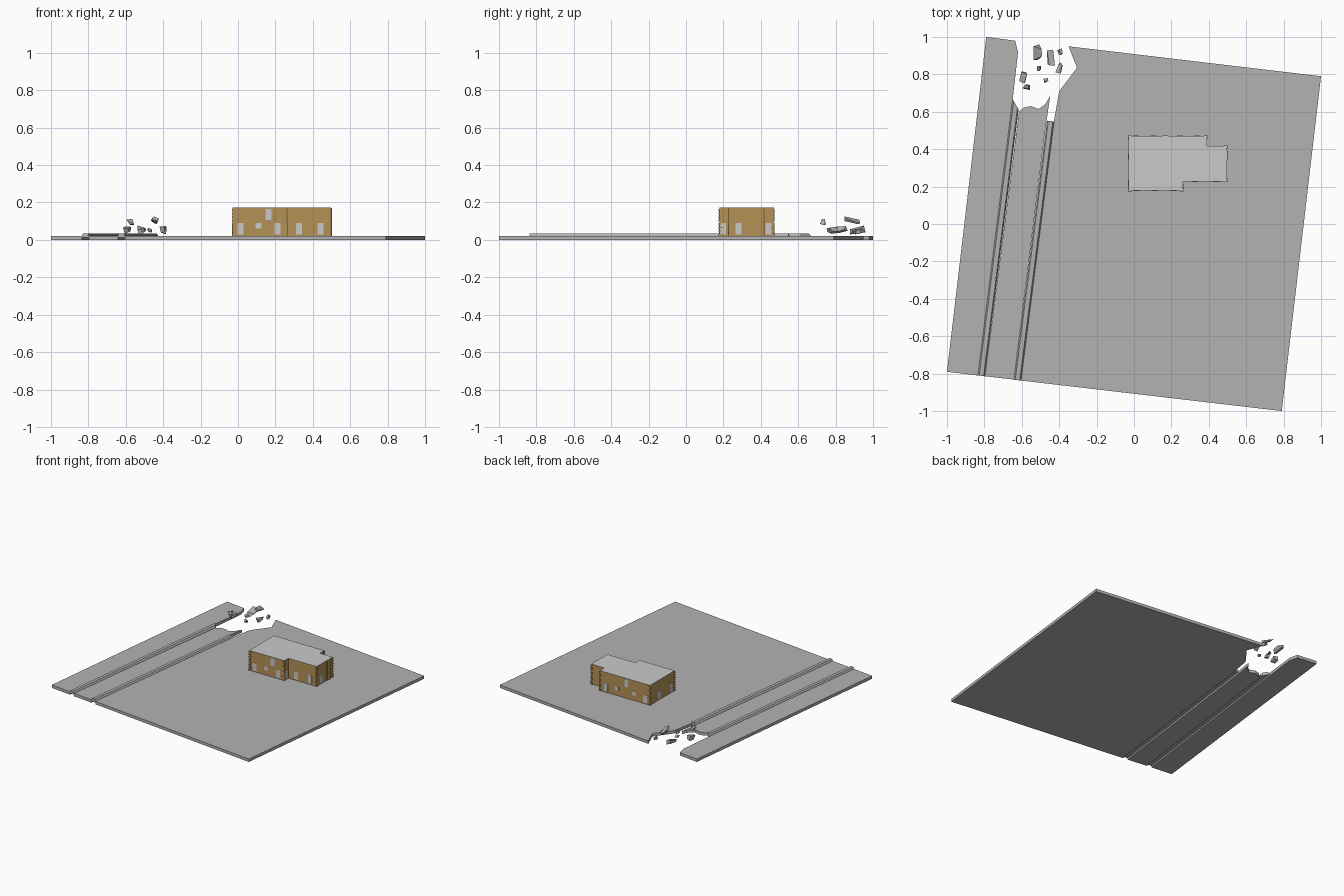
import bpy, bmesh, random
from mathutils import Vector, Matrix, Euler

if "Cube" in bpy.data.objects:
    bpy.data.objects.remove(bpy.data.objects["Cube"])

random.seed(4)


def material(name, rgb):
    m = bpy.data.materials.new(name)
    m.diffuse_color = (*rgb, 1)
    m.use_nodes = True
    m.node_tree.nodes["Principled BSDF"].inputs["Base Color"].default_value = m.diffuse_color
    return m


CONCRETE = material("concrete grey", (0.45, 0.45, 0.45))
WALL = material("sandy brown wall", (0.46, 0.285, 0.092))
PALE = material("pale grey", (0.59, 0.59, 0.59))


def finish(name, bm, mat):
    bmesh.ops.recalc_face_normals(bm, faces=bm.faces)
    me = bpy.data.meshes.new(name)
    bm.to_mesh(me)
    bm.free()
    me.materials.append(mat)
    ob = bpy.data.objects.new(name, me)
    bpy.context.collection.objects.link(ob)
    return ob


def slab(name, outline, z0, z1, mat):
    """Extrude a flat outline from z0 up to z1."""
    bm = bmesh.new()
    face = bm.faces.new([bm.verts.new((x, y, z0)) for x, y in outline])
    ext = bmesh.ops.extrude_face_region(bm, geom=[face])
    top = [v for v in ext["geom"] if isinstance(v, bmesh.types.BMVert)]
    bmesh.ops.translate(bm, verts=top, vec=(0, 0, z1 - z0))
    return finish(name, bm, mat)


def add_box(bm, lo, hi):
    lo, hi = Vector(lo), Vector(hi)
    m = Matrix.Translation((lo + hi) / 2) @ Matrix.Diagonal((*(hi - lo), 1))
    bmesh.ops.create_cube(bm, size=1, matrix=m)


# Ground: three panels split by the curbs, broken away at the back
slab("ground_left", [(-1, -.79), (-.834, -.81), (-.648, .67), (-.62, .92),
                     (-.635, .98), (-.79, 1)], 0, .022, CONCRETE)
slab("ground_road", [(-.797, -.814), (-.642, -.832), (-.468, .55), (-.448, .685),
                     (-.475, .64), (-.51, .615), (-.55, .63), (-.59, .622),
                     (-.615, .6)], 0, .022, CONCRETE)
slab("ground_yard", [(-.604, -.837), (.79, -1), (1, .79), (-.35, .95), (-.305, .835),
                     (-.40, .71), (-.428, .55)], 0, .022, CONCRETE)

# Raised curbs with sloping sides, open underneath
PROFILE = [(-.019, .012), (-.019, .023), (-.012, .035), (.012, .035), (.019, .023), (.019, .012)]


def curb(name, start, end, skew):
    side = Vector((.993, -.1165))
    bm = bmesh.new()
    ends = []
    for centre, k in ((Vector(start), 0), (Vector(end), skew)):
        along = Vector((.1165, .993))
        ends.append([])
        for s, z in PROFILE:
            p = centre + side * s - along * (s / .019 * k)
            ends[-1].append(bm.verts.new((p.x, p.y, z)))
    bm.faces.new(ends[0])
    bm.faces.new(ends[1][::-1])
    n = len(PROFILE)
    for i in range(n):
        j = (i + 1) % n
        bm.faces.new((ends[0][i], ends[0][j], ends[1][j], ends[1][i]))
    finish(name, bm, CONCRETE)


curb("curb_left", (-.816, -.812), (-.633, .64), .025)
curb("curb_right", (-.623, -.835), (-.446, .55), 0)

# Building walls and flat roof
FOOT = [(-.03, .178), (.262, .178), (.262, .227), (.497, .227), (.497, .418),
        (.39, .418), (.39, .471), (-.03, .471)]
slab("walls", FOOT, .01, .170, WALL)
slab("roof", FOOT, .170, .172, PALE)

# Shallow pier on the right wall
bm = bmesh.new()
add_box(bm, (.48, .345, .02), (.503, .39, .171))
finish("wall_pier", bm, WALL)

# Corner blocks of alternating length on the outer corners
bm = bmesh.new()
OUTER = [(0, 1, 1), (1, -1, 1), (3, -1, 1), (4, -1, -1), (6, -1, -1), (7, 1, -1)]
for i, sx, sy in OUTER:
    x, y = FOOT[i]
    for k in range(8):
        z = .022 + k * .019
        lx, ly = (.016, .009) if k % 2 else (.009, .016)
        xs = sorted((x - sx * .003, x + sx * lx))
        ys = sorted((y - sy * .003, y + sy * ly))
        add_box(bm, (xs[0], ys[0], z), (xs[1], ys[1], z + .011))
finish("corner_blocks", bm, WALL)

# Windows and doors: thin plates; kinds give the height range
KIND = {"tall": (.03, .09), "small": (.06, .09), "upper": (.106, .166)}
W = .016   # half width
T = .0015  # how far plates stand proud
bm = bmesh.new()
# walls facing front or back: (wall y, [(x, kind)...])
for y, row in (
        (.178, [(.014, "tall"), (.109, "small"), (.164, "upper"), (.211, "tall")]),
        (.227, [(.325, "tall"), (.441, "tall")]),
        (.471, [(.01, "tall"), (.104, "small"), (.168, "upper"), (.247, "small"), (.338, "tall")])):
    for x, kind in row:
        z0, z1 = KIND[kind]
        add_box(bm, (x - W, y - T, z0), (x + W, y + T, z1))
# walls facing left or right
for x, y, kind in ((.262, .197, "tall"), (.497, .281, "tall"), (.39, .441, "tall"),
                   (-.03, .22, "tall"), (-.03, .36, "tall")):
    z0, z1 = KIND[kind]
    add_box(bm, (x - T, y - W, z0), (x + T, y + W, z1))
finish("windows", bm, PALE)

# Rubble: jagged convex chunks floating over the break (x, y, z, half sizes)
CHUNKS = [(-.575, .735, .095, .015, .015, .018), (-.59, .785, .055, .018, .032, .02),
          (-.51, .83, .055, .012, .012, .015), (-.47, .77, .052, .013, .013, .013),
          (-.40, .83, .06, .017, .03, .017), (-.445, .885, .103, .018, .042, .009),
          (-.52, .915, .05, .022, .04, .018), (-.393, .92, .045, .014, .015, .016)]
for i, (x, y, z, sx, sy, sz) in enumerate(CHUNKS):
    bm = bmesh.new()
    tilt = Euler((random.uniform(-.3, .3), random.uniform(-.4, .4),
                  random.uniform(-.4, .4))).to_matrix()
    for cx in (-1, 1):
        for cy in (-1, 1):
            for cz in (-1, 1):
                r = [random.uniform(.4, 1.1) for _ in range(3)]
                p = tilt @ Vector((cx * r[0] * sx, cy * r[1] * sy, cz * r[2] * sz))
                bm.verts.new(p + Vector((x, y, z)))
    hull = bmesh.ops.convex_hull(bm, input=bm.verts)
    loose = [v for v in bm.verts if not v.link_faces]
    bmesh.ops.delete(bm, geom=loose, context="VERTS")
    finish(f"rubble_{i + 1}", bm, CONCRETE)
